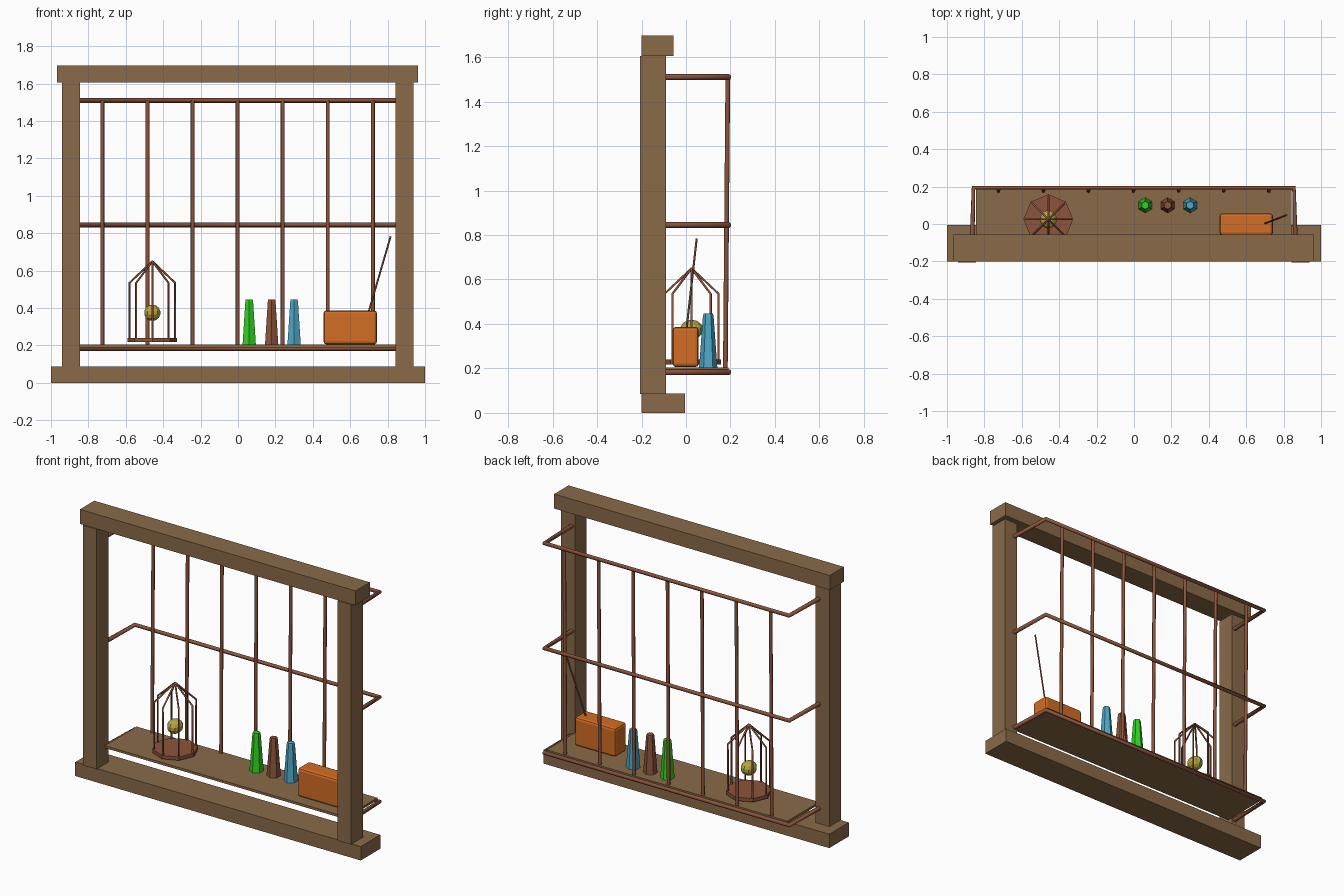
import bpy, bmesh, math
from mathutils import Matrix, Vector

if "Cube" in bpy.data.objects:
    bpy.data.objects.remove(bpy.data.objects["Cube"])


def material(name, r, g, b):
    def lin(c):
        c /= 255
        return c / 12.92 if c < 0.04045 else ((c + 0.055) / 1.055) ** 2.4
    m = bpy.data.materials.new(name)
    m.diffuse_color = (lin(r), lin(g), lin(b), 1)
    m.use_nodes = True
    m.node_tree.nodes["Principled BSDF"].inputs["Base Color"].default_value = m.diffuse_color
    return m


WOOD = material("wood", 138, 106, 73)
RUST = material("rust brown", 140, 84, 60)
ORANGE = material("orange", 210, 109, 34)
GREEN = material("green", 50, 208, 34)
BLUE = material("sky blue", 78, 168, 198)
YELLOW = material("yellow", 184, 166, 62)


def finish(bm, name, mat):
    me = bpy.data.meshes.new(name)
    bmesh.ops.recalc_face_normals(bm, faces=bm.faces)
    bm.to_mesh(me)
    bm.free()
    ob = bpy.data.objects.new(name, me)
    bpy.context.collection.objects.link(ob)
    me.materials.append(mat)
    return ob


def box(name, x, y, z, mat, bevel=0):
    """Box given by its (min, max) range on each axis."""
    bm = bmesh.new()
    size = [b - a for a, b in (x, y, z)]
    mid = [(a + b) / 2 for a, b in (x, y, z)]
    bmesh.ops.create_cube(bm, size=1, matrix=Matrix.Translation(mid) @ Matrix.Diagonal((*size, 1)))
    if bevel:
        bmesh.ops.bevel(bm, geom=bm.edges[:], offset=bevel, segments=2, profile=0.5, affect='EDGES')
    return finish(bm, name, mat)


def lathe(name, centre, profile, sides, mat, turn=0.0):
    """Faceted solid from (radius, z) rings."""
    bm = bmesh.new()
    rings = []
    for r, z in profile:
        rings.append([bm.verts.new((centre[0] + r * math.cos(turn + math.tau * i / sides),
                                    centre[1] + r * math.sin(turn + math.tau * i / sides), z))
                      for i in range(sides)])
    for a, b in zip(rings, rings[1:]):
        for i in range(sides):
            j = (i + 1) % sides
            bm.faces.new((a[i], a[j], b[j], b[i]))
    bm.faces.new(rings[0])
    bm.faces.new(rings[-1])
    return finish(bm, name, mat)


def tubes(name, paths, radius, mat, resolution=2):
    """Round bars along open paths, joined in one mesh object."""
    cu = bpy.data.curves.new(name, 'CURVE')
    cu.dimensions = '3D'
    cu.bevel_depth = radius
    cu.bevel_resolution = resolution
    cu.use_fill_caps = True
    for path in paths:
        sp = cu.splines.new('POLY')
        sp.points.add(len(path) - 1)
        for p, co in zip(sp.points, path):
            p.co = (*co, 1)
    cu.materials.append(mat)
    ob = bpy.data.objects.new(name, cu)
    bpy.context.collection.objects.link(ob)
    bpy.ops.object.select_all(action='DESELECT')
    ob.select_set(True)
    bpy.context.view_layer.objects.active = ob
    bpy.ops.object.convert(target='MESH')
    return ob


# Window frame
box("sill", (-1, 1), (-0.2, -0.005), (0, 0.088), WOOD)
box("lintel", (-0.967, 0.963), (-0.2, -0.057), (1.605, 1.697), WOOD)
box("left_post", (-0.942, -0.845), (-0.207, -0.09), (0.086, 1.606), WOOD)
box("right_post", (0.842, 0.937), (-0.207, -0.09), (0.086, 1.606), WOOD)

# Shelf resting on the lowest rail
box("shelf", (-0.845, 0.842), (-0.125, 0.192), (0.19, 0.205), WOOD)

# Three U-shaped guard rails
tubes("guard_rails",
      [[(-0.866, -0.1, z), (-0.858, 0.194, z), (0.855, 0.194, z), (0.863, -0.1, z)]
       for z in (0.183, 0.845, 1.51)], 0.013, RUST)

# Upright bars, leaning slightly back at the top
tubes("upright_bars",
      [[(-0.725 + 0.241 * i, 0.177, 0.2), (-0.725 + 0.241 * i, 0.188, 1.51)] for i in range(7)],
      0.0105, RUST)

# Bird cage
cx, cy = -0.458, 0.025
lathe("cage_base", (cx, cy), [(0.133, 0.218), (0.133, 0.24)], 8, RUST)
bars = []
for i in range(8):
    a = math.tau * i / 8
    ox, oy = cx + 0.122 * math.cos(a), cy + 0.122 * math.sin(a)
    bars.append([(ox, oy, 0.235), (ox, oy, 0.535), (cx, cy, 0.65)])
tubes("cage_bars", bars, 0.0055, RUST, 1)

# Round bird inside the cage
bm = bmesh.new()
bmesh.ops.create_uvsphere(bm, u_segments=10, v_segments=7, radius=0.046,
                          matrix=Matrix.Translation((cx, cy, 0.375)) @ Matrix.Diagonal((1, 1.12, 0.95, 1)))
finish(bm, "bird", YELLOW)

# Row of hexagonal bottles
for name, x, mat in (("green_bottle", 0.06, GREEN), ("brown_bottle", 0.18, RUST), ("blue_bottle", 0.3, BLUE)):
    lathe(name, (x, 0.1), [(0.041, 0.205), (0.024, 0.435), (0.021, 0.447)], 6, mat, math.pi / 6)

# Radio with antenna
box("radio", (0.457, 0.743), (-0.06, 0.057), (0.206, 0.387), ORANGE, 0.015)
tubes("antenna", [[(0.697, 0.002, 0.375), (0.816, 0.048, 0.783)]], 0.005, RUST, 1)
